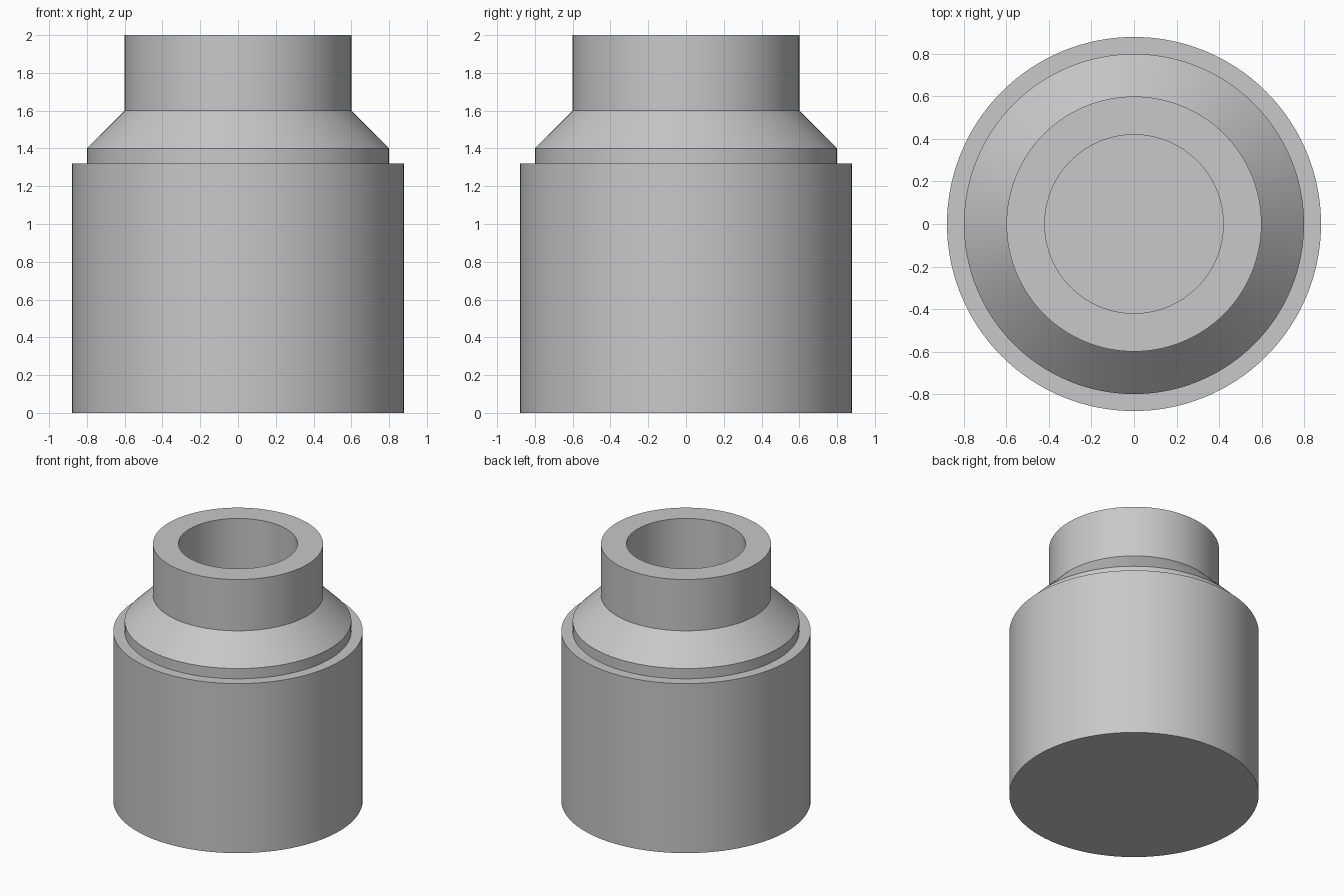
import bpy
import bmesh
import math

cube = bpy.data.objects.get("Cube")
if cube:
    bpy.data.objects.remove(cube, do_unlink=True)

SEGMENTS = 128

# Single plain grey
grey = bpy.data.materials.new("plain_grey")
grey.use_nodes = True
colour = (0.58, 0.58, 0.58, 1.0)
grey.diffuse_color = colour
grey.node_tree.nodes["Principled BSDF"].inputs["Base Color"].default_value = colour


def lathe(name, profile, material):
    """Revolve a (radius, height) profile about z; both ends are capped."""
    bm = bmesh.new()
    rings = []
    for radius, height in profile:
        rings.append([
            bm.verts.new((radius * math.cos(math.tau * i / SEGMENTS),
                          radius * math.sin(math.tau * i / SEGMENTS), height))
            for i in range(SEGMENTS)])
    for lower, upper in zip(rings, rings[1:]):
        for i in range(SEGMENTS):
            j = (i + 1) % SEGMENTS
            bm.faces.new((lower[i], lower[j], upper[j], upper[i]))
    bm.faces.new(rings[0][::-1])
    bm.faces.new(rings[-1])
    bmesh.ops.recalc_face_normals(bm, faces=bm.faces)
    mesh = bpy.data.meshes.new(name)
    bm.to_mesh(mesh)
    bm.free()
    mesh.materials.append(material)
    obj = bpy.data.objects.new(name, mesh)
    bpy.context.collection.objects.link(obj)
    bpy.ops.object.select_all(action='DESELECT')
    obj.select_set(True)
    bpy.context.view_layer.objects.active = obj
    bpy.ops.object.shade_smooth_by_angle(angle=math.radians(30))
    return obj


# Stepped body, sloped shoulder, neck and blind bore in one turned part
lathe("turned_body", [
    (0.88, 0.0), (0.88, 1.32),   # wide base
    (0.80, 1.32), (0.80, 1.40),  # step
    (0.60, 1.60), (0.60, 2.0),   # shoulder and neck
    (0.42, 2.0), (0.42, 1.0),    # rim and bore
], grey)
